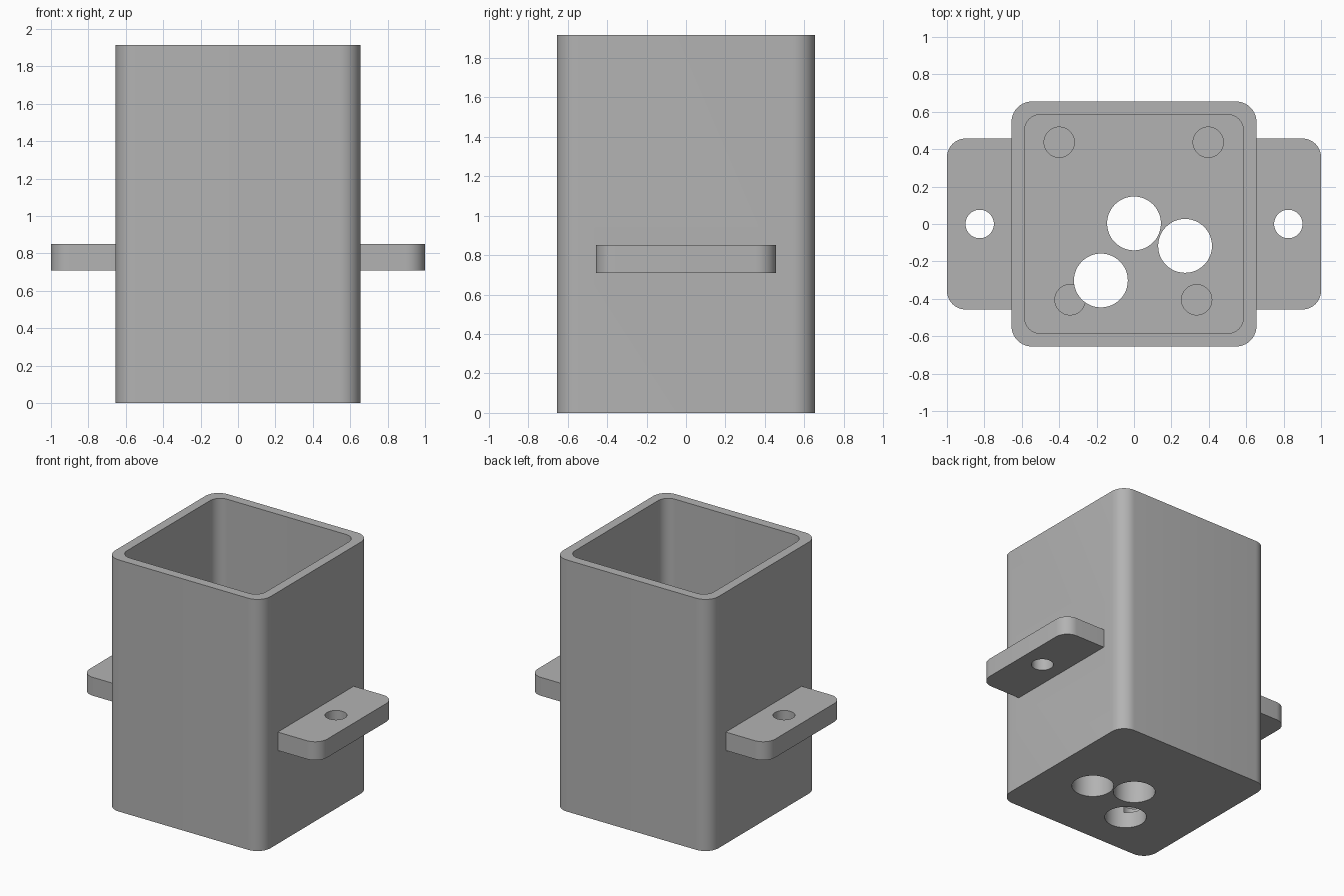
import bpy
import bmesh
from math import cos, sin, pi, radians

old = bpy.data.objects.get("Cube")
if old:
    bpy.data.objects.remove(old, do_unlink=True)

grey = bpy.data.materials.new("plain grey")
grey.use_nodes = True
colour = (0.45, 0.45, 0.45, 1)
grey.diffuse_color = colour
grey.node_tree.nodes["Principled BSDF"].inputs["Base Color"].default_value = colour


def rounded(hx, hy, r, steps=10):
    """Outline of a rounded rectangle, counter-clockwise."""
    points = []
    for k, (sx, sy) in enumerate([(1, 1), (-1, 1), (-1, -1), (1, -1)]):
        for i in range(steps + 1):
            a = (k + i / steps) * pi / 2
            points.append((sx * (hx - r) + r * cos(a), sy * (hy - r) + r * sin(a)))
    return points


def circle(x, y, r, n=48):
    return [(x + r * cos(2 * pi * i / n), y + r * sin(2 * pi * i / n)) for i in range(n)]


def prism(name, outline, z0, z1):
    """Extrude an outline from z0 to z1."""
    bm = bmesh.new()
    base = bm.faces.new([bm.verts.new((x, y, z0)) for x, y in outline])
    top = bmesh.ops.extrude_face_region(bm, geom=[base])["geom"]
    verts = [v for v in top if isinstance(v, bmesh.types.BMVert)]
    bmesh.ops.translate(bm, verts=verts, vec=(0, 0, z1 - z0))
    bmesh.ops.recalc_face_normals(bm, faces=bm.faces)
    mesh = bpy.data.meshes.new(name)
    bm.to_mesh(mesh)
    bm.free()
    mesh.materials.append(grey)
    obj = bpy.data.objects.new(name, mesh)
    bpy.context.collection.objects.link(obj)
    return obj


def combine(target, tool, operation):
    """Apply one boolean and remove the helper."""
    mod = target.modifiers.new("boolean", "BOOLEAN")
    mod.operation = operation
    mod.solver = "EXACT"
    mod.object = tool
    bpy.ops.object.select_all(action="DESELECT")
    bpy.context.view_layer.objects.active = target
    target.select_set(True)
    bpy.ops.object.modifier_apply(modifier=mod.name)
    bpy.data.objects.remove(tool, do_unlink=True)


HEIGHT, FLOOR = 1.915, 0.22

# Box body with the mounting flange joined through it
box = prism("box_body", rounded(0.655, 0.655, 0.11), 0, HEIGHT)
flange = prism("mounting_flange", rounded(1, 0.457, 0.1), 0.71, 0.85)
combine(box, flange, "UNION")

# Open cavity
cavity = prism("cavity_cutter", rounded(0.585, 0.585, 0.085), FLOOR, HEIGHT + 0.2)
combine(box, cavity, "DIFFERENCE")

# Screw holes through the flange ears
for side in (-1, 1):
    combine(box, prism("ear_cutter", circle(side * 0.825, 0, 0.076), 0.6, 1), "DIFFERENCE")

# Shallow round pockets in the floor
for x, y in [(-0.4, 0.437), (0.397, 0.437), (-0.342, -0.405), (0.335, -0.405)]:
    combine(box, prism("pocket_cutter", circle(x, y, 0.081), FLOOR - 0.1, FLOOR + 0.1), "DIFFERENCE")

# Cable holes through the floor
for x, y in [(0, 0.003), (0.273, -0.117), (-0.177, -0.302)]:
    combine(box, prism("cable_cutter", circle(x, y, 0.144), -0.1, FLOOR + 0.2), "DIFFERENCE")

bpy.context.view_layer.objects.active = box
box.select_set(True)
bpy.ops.object.shade_smooth_by_angle(angle=radians(30))
